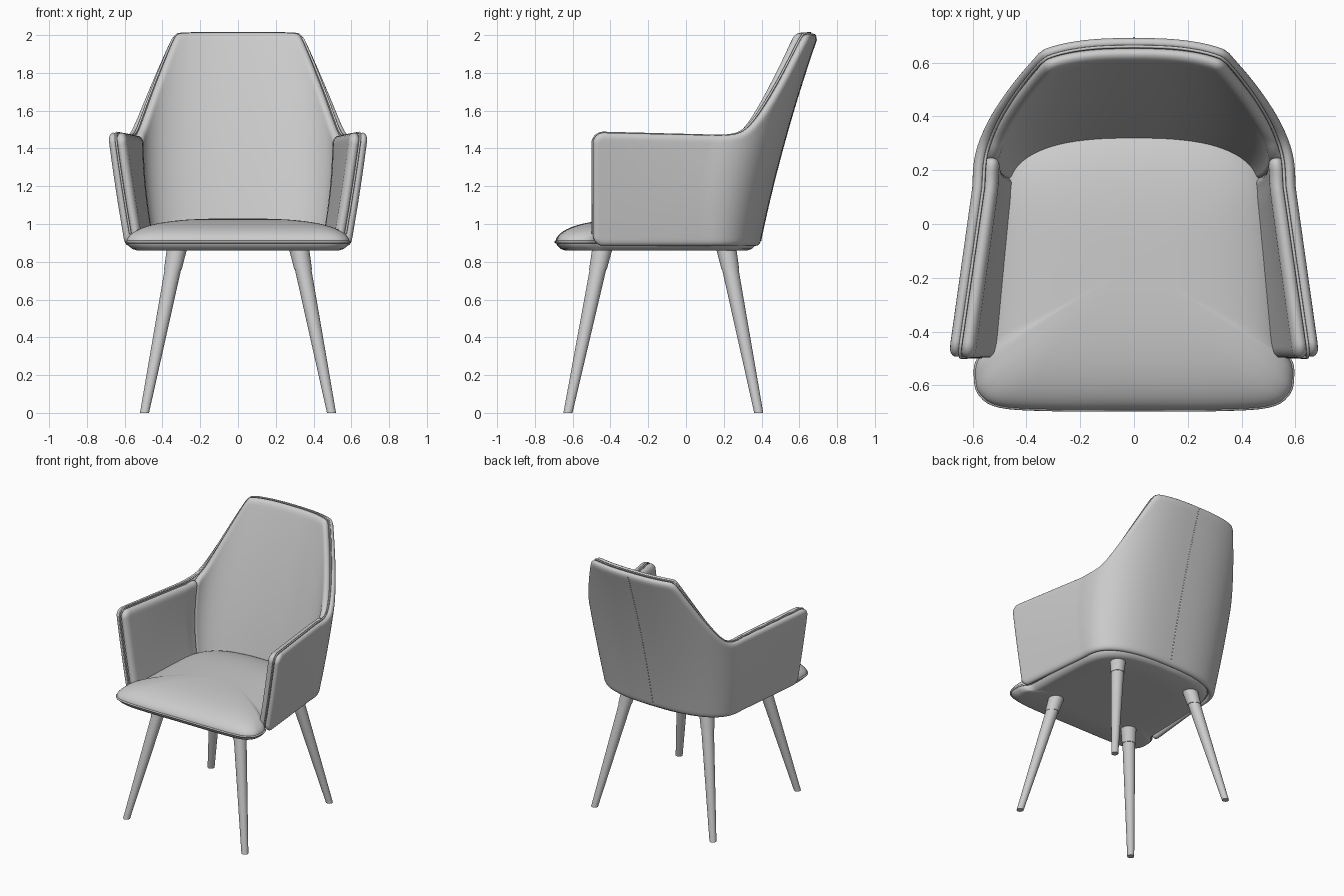
import bpy, bmesh
from math import sin, cos, pi, sqrt
from mathutils import Vector

if "Cube" in bpy.data.objects:
    bpy.data.objects.remove(bpy.data.objects["Cube"])


def finish(name, bm, angle=0.8):
    bmesh.ops.remove_doubles(bm, verts=bm.verts, dist=1e-5)
    bmesh.ops.recalc_face_normals(bm, faces=bm.faces)
    me = bpy.data.meshes.new(name)
    bm.to_mesh(me)
    bm.free()
    ob = bpy.data.objects.new(name, me)
    bpy.context.collection.objects.link(ob)
    bpy.ops.object.select_all(action='DESELECT')
    ob.select_set(True)
    bpy.context.view_layer.objects.active = ob
    bpy.ops.object.shade_smooth_by_angle(angle=angle)
    return ob


def loft(name, rings, angle=0.8):
    bm = bmesh.new()
    vs = [[bm.verts.new(p) for p in r] for r in rings]
    n = len(rings[0])
    for a, b in zip(vs, vs[1:]):
        for i in range(n):
            bm.faces.new((a[i], a[(i + 1) % n], b[(i + 1) % n], b[i]))
    bm.faces.new(vs[0])
    bm.faces.new(vs[-1])
    return finish(name, bm, angle)


def tube(name, pts, radius, cyclic=False):
    cu = bpy.data.curves.new(name, 'CURVE')
    cu.dimensions = '3D'
    cu.bevel_depth = radius
    cu.bevel_resolution = 2
    sp = cu.splines.new('POLY')
    sp.points.add(len(pts) - 1)
    for q, p in zip(sp.points, pts):
        q.co = (*p, 1)
    sp.use_cyclic_u = cyclic
    ob = bpy.data.objects.new(name, cu)
    bpy.context.collection.objects.link(ob)
    bpy.ops.object.select_all(action='DESELECT')
    ob.select_set(True)
    bpy.context.view_layer.objects.active = ob
    bpy.ops.object.convert(target='MESH')
    bpy.ops.object.shade_smooth_by_angle(angle=1.0)


# Outer shell surface: s = 0 back centre, 1 rear corner, 2 arm front
def quad(z, a, b, c):
    p, q, r = 0.88, 1.46, 2.0
    return (a * (z - q) * (z - r) / ((p - q) * (p - r)) + b * (z - p) * (z - r) / ((q - p) * (q - r))
            + c * (z - p) * (z - q) / ((r - p) * (r - q)))


def surf(s, z):
    X, yb = quad(z, 0.54, 0.60, 0.55), quad(z, 0.39, 0.53, 0.70)
    y0, xf = quad(z, 0.10, 0.15, 0.35), quad(z, 0.60, 0.69, 0.75)
    sg, s = (-1 if s < 0 else 1), abs(s)
    if s <= 1:
        a, e = s * pi / 2, 2 / 2.6
        return Vector((sg * X * sin(a) ** e, y0 + (yb - y0) * max(cos(a), 0) ** e, z))
    return Vector((sg * (X + (xf - X) * (s - 1)), y0 + (-0.49 - y0) * (s - 1), z))


def frame(s, z, h=2e-3):
    ds = (surf(s + h, z) - surf(s - h, z)) / (2 * h)
    dz = (surf(s, z + h) - surf(s, z - h)) / (2 * h)
    return ds.length, ds.cross(dz).normalized()


def top(s):
    s = abs(s)
    r = sin(min(s, 1) * pi / 2) ** (2 / 2.6)
    line = 2 - 0.54 * (r - 0.635) / 0.33
    arm = 1.455 + 0.015 * max(s - 1, 0)
    hi = (line + arm + sqrt((line - arm) ** 2 + 0.004)) / 2
    return (hi + 2 - sqrt((hi - 2) ** 2 + 0.0012)) / 2


def limits(s, s0, s1, inset, r=0.06):
    e = min(max(min(s - s0, s1 - s) * 0.65, 0), r)
    drop = r - sqrt(max(r * r - (r - e) ** 2, 0))
    return 0.88 + inset + drop, top(s) - inset - drop


# Upholstered panel: a patch of the shell surface with rounded rim
def panel(name, s0, s1, off, thick, inset, nu, nv=30):
    bm = bmesh.new()
    rad = thick * 0.7
    grids = ([], [])
    for i in range(nu + 1):
        s = s0 + (s1 - s0) * (1 - cos(pi * i / nu)) / 2
        zb, zt = limits(s, s0, s1, inset)
        h = 2e-3
        mt = (limits(s + h, s0, s1, inset)[1] - limits(s - h, s0, s1, inset)[1]) / (2 * h)
        cols = ([], [])
        for j in range(nv + 1):
            z = zb + (zt - zb) * (1 - cos(pi * j / nv)) / 2
            L, n = frame(s, z)
            d = min((zt - z) / sqrt(1 + (mt / L) ** 2), z - zb, (s - s0) * L, (s1 - s) * L)
            k = 1 - min(max(d, 0) / rad, 1)
            half = thick / 2 * sqrt(1 - k * k)
            p = surf(s, z)
            for side, col in zip((-1, 1), cols):
                col.append(bm.verts.new(p + n * (off + thick / 2 + side * half)))
        for g, c in zip(grids, cols):
            g.append(c)
    for g in grids:
        for a, b in zip(g, g[1:]):
            for j in range(nv):
                bm.faces.new((a[j], b[j], b[j + 1], a[j + 1]))
    finish(name, bm, 1.2)


panel("outer_shell", -2, 2, 0, 0.045, 0, 200)
panel("back_cushion", -0.88, 0.88, 0.038, 0.05, 0.006, 120)
panel("right_arm_pad", 0.85, 2, 0.038, 0.058, 0.006, 60)
panel("left_arm_pad", -2, -0.85, 0.038, 0.058, 0.006, 60)


# Piping along the shell rim, and centre seam on the back
def on_shell(s, z, off):
    return surf(s, z) + frame(s, z)[1] * off


rim = [-2 + 4 * (1 - cos(pi * i / 160)) / 2 for i in range(161)]
front = [0.94 + 0.46 * i / 12 for i in range(13)]
tube("shell_piping",
     [on_shell(-2, z, 0.042) for z in front]
     + [on_shell(s, limits(s, -2, 2, 0.003)[1], 0.042) for s in rim]
     + [on_shell(2, z, 0.042) for z in reversed(front)], 0.006)
tube("back_seam", [on_shell(0, 0.91 + 1.07 * i / 24, 0.001) for i in range(25)], 0.003)

# Seat cushion: smooth outline lofted into a crowned pad
half = [(0, -.69), (.3, -.69), (.5, -.677), (.575, -.63), (.59, -.56), (.582, -.51), (.55, -.465),
        (.54, -.4), (.53, -.1), (.51, .12), (.45, .25), (.33, .335), (.15, .37), (0, .375)]
ctrl = [Vector(p) for p in half] + [Vector((-x, y)) for x, y in reversed(half[1:-1])]
outline = []
for i in range(len(ctrl)):
    a, b, c, d = (ctrl[(i + k) % len(ctrl)] for k in (-1, 0, 1, 2))
    for t in (0, 0.2, 0.4, 0.6, 0.8):
        outline.append(0.5 * (2 * b + (c - a) * t + (2 * a - 5 * b + 4 * c - d) * t * t
                              + (3 * b - a - 3 * c + d) * t ** 3))


def seat_ring(k, z):
    return [(p.x * k, -0.15 + (p.y + 0.15) * k, z) for p in outline]


rings = [seat_ring(k, z) for k, z in ((0.02, .86), (0.6, .86), (0.91, .861), (0.95, .868), (0.98, .884))]
for i in range(21):
    k = max(cos(pi / 2 * i / 20), 0.01)
    rings.append(seat_ring(k, 0.905 + 0.124 * sqrt(max(1 - k ** 3, 0))))
loft("seat_cushion", rings, 1.2)
tube("seat_piping", seat_ring(0.998, 0.905), 0.007, True)


# Tapered splayed legs with collars
def leg_part(name, sx, foot_y, top_y, spec):
    parts = []
    for z, r in spec:
        t = z / 0.86
        cx, cy = sx * (0.495 - 0.17 * t), foot_y + (top_y - foot_y) * t
        parts.append([(cx + r * cos(2 * pi * i / 32), cy + r * sin(2 * pi * i / 32), z) for i in range(32)])
    loft(name, parts, 0.6)


for sx, side in ((1, "right"), (-1, "left")):
    for end, fy, ty in (("front", -0.625, -0.445), ("rear", 0.385, 0.215)):
        leg_part(f"{end}_{side}_leg", sx, fy, ty, ((0, 0.024), (0.77, 0.044)))
        leg_part(f"{end}_{side}_collar", sx, fy, ty, ((0.76, 0.047), (0.875, 0.054)))
